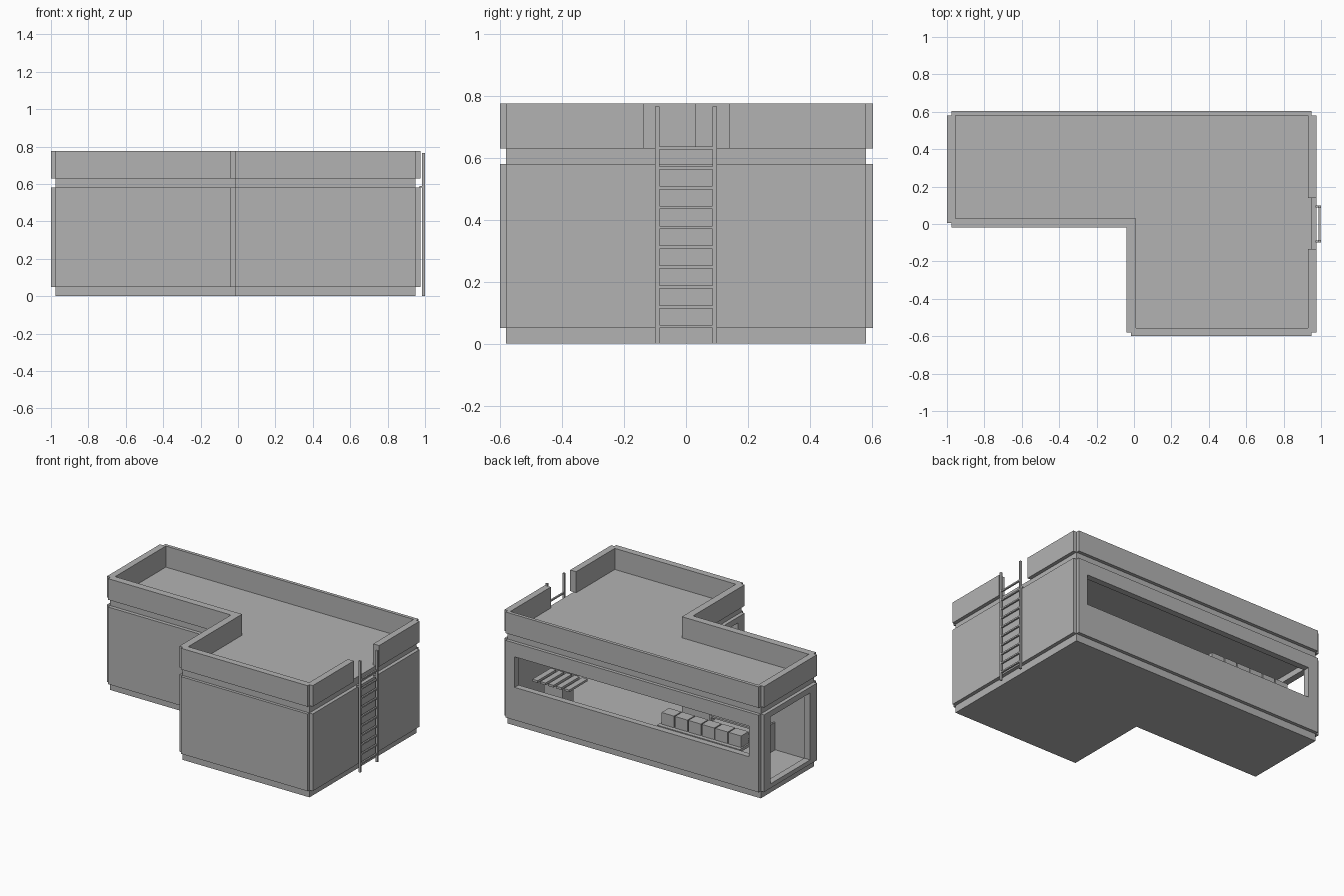
import bpy
import bmesh

cube = bpy.data.objects.get("Cube")
if cube:
    bpy.data.objects.remove(cube, do_unlink=True)

grey = bpy.data.materials.new("plain grey")
grey.use_nodes = True
COLOUR = (0.45, 0.45, 0.45, 1)
grey.diffuse_color = COLOUR
grey.node_tree.nodes["Principled BSDF"].inputs["Base Color"].default_value = COLOUR


def finish(name, bm):
    bmesh.ops.recalc_face_normals(bm, faces=bm.faces)
    mesh = bpy.data.meshes.new(name)
    bm.to_mesh(mesh)
    bm.free()
    mesh.materials.append(grey)
    obj = bpy.data.objects.new(name, mesh)
    bpy.context.collection.objects.link(obj)
    return obj


def prism(name, loop, z0, z1):
    """Upright solid from a plan outline."""
    bm = bmesh.new()
    face = bm.faces.new([bm.verts.new((x, y, z0)) for x, y in loop])
    up = bmesh.ops.extrude_face_region(bm, geom=[face])["geom"]
    verts = [v for v in up if isinstance(v, bmesh.types.BMVert)]
    bmesh.ops.translate(bm, verts=verts, vec=(0, 0, z1 - z0))
    return finish(name, bm)


def box(name, x, y, z):
    return prism(name, [(x[0], y[0]), (x[1], y[0]), (x[1], y[1]), (x[0], y[1])], *z)


def ell(left, right, front, back, step_x, step_y):
    """L-shaped plan outline."""
    return [(left, step_y), (step_x, step_y), (step_x, front),
            (right, front), (right, back), (left, back)]


def cut(obj, cutter):
    cutter.hide_render = True
    mod = obj.modifiers.new("cut", 'BOOLEAN')
    mod.operation, mod.solver, mod.object = 'DIFFERENCE', 'EXACT', cutter
    bpy.context.view_layer.update()
    graph = bpy.context.evaluated_depsgraph_get()
    mesh = bpy.data.meshes.new_from_object(obj.evaluated_get(graph))
    obj.modifiers.clear()
    obj.data = mesh
    bpy.data.objects.remove(cutter, do_unlink=True)


# Main levels and the core outline
L, R, F, B = -0.975, 0.95, -0.58, 0.58
SX, SY = -0.015, 0.005
WALL, ROOF, TOP = (0.05, 0.58), 0.63, 0.775
core = ell(L, R, F, B, SX, SY)

# Floor, hollow walls and roof
prism("floor_slab", core, 0, WALL[0])
prism("roof_slab", core, WALL[1], ROOF)
walls = prism("inner_walls", core, *WALL)
room = ell(-0.955, 0.93, -0.555, 0.56, 0.01, 0.03)
cut(walls, prism("room_cutter", room, 0, 0.7))

# Parapet lining, open along the back and beside the ladder
lining = prism("parapet_lining", core, ROOF, TOP)
cut(lining, prism("roof_cutter", ell(-0.955, 0.93, -0.555, 0.7, 0.01, 0.03), 0.5, 0.9))
GAP = (-0.135, 0.14)
cut(lining, box("gap_cutter", (0.85, 1.1), GAP, (0.5, 0.9)))

# Outer cladding, with open notches at the corners
panels = {
    "left": ((-1, L), (SY, B)),
    "back": ((L, R), (B, 0.603)),
    "right": ((R, 0.975), (F, B)),
    "front": ((SX, R), (-0.6, F)),
    "wing_side": ((-0.04, SX), (F, -0.02)),
    "recessed_front": ((L, -0.015), (-0.02, SY)),
}
cladding = {}
for side, (x, y) in panels.items():
    cladding[side] = box(side + "_wall_panel", x, y, WALL)
    upper = box(side + "_parapet_panel", x, y, (ROOF, TOP))
    if side == "right":
        cut(upper, box("gap_cutter", (0.85, 1.1), GAP, (0.5, 0.9)))

# Window openings
openings = {
    "back": ((-0.9, 0.88), (0.5, 0.7), (0.275, 0.485)),
    "left": ((-1.1, -0.9), (0.08, 0.51), (0.08, 0.54)),
    "wing_side": ((-0.1, 0.08), (-0.51, -0.08), (0.08, 0.54)),
}
for side, size in openings.items():
    for target in (cladding[side], walls):
        cut(target, box("window_cutter", *size))

# Ladder
for side, y in (("right", -0.093), ("left", 0.093)):
    box("ladder_rail_" + side, (0.985, 1), (y - 0.007, y + 0.007), (0, 0.765))
    box("ladder_bracket_" + side, (0.97, 0.99), (y - 0.005, y + 0.005), (0.58, 0.59))
for i in range(10):
    z = 0.055 + i * 0.064
    box(f"ladder_rung_{i + 1}", (0.987, 0.998), (-0.093, 0.093), (z - 0.005, z + 0.005))

# Row of storage boxes on a shelf by the back window
for i in range(6):
    x = -0.79 + i * 0.102
    box(f"storage_box_{i + 1}", (x, x + 0.095), (0.45, 0.53), (0.28, 0.36))
box("box_shelf", (-0.8, -0.17), (0.44, 0.558), (0.26, 0.28))

# Slatted table
box("table_base", (0.66, 0.8), (0.28, 0.4), (0.05, 0.26))
for i in range(5):
    x = 0.58 + i * 0.06
    box(f"table_slat_{i + 1}", (x, x + 0.04), (0.24, 0.44), (0.26, 0.275))

# Slatted rack on the recessed front wall
for i in range(4):
    z = 0.1 + i * 0.04
    box(f"rack_slat_{i + 1}", (-0.7, -0.25), (0.032, 0.1), (z, z + 0.012))
for x in (-0.7, -0.26):
    box("rack_post", (x, x + 0.01), (0.032, 0.1), (0.05, 0.24))
